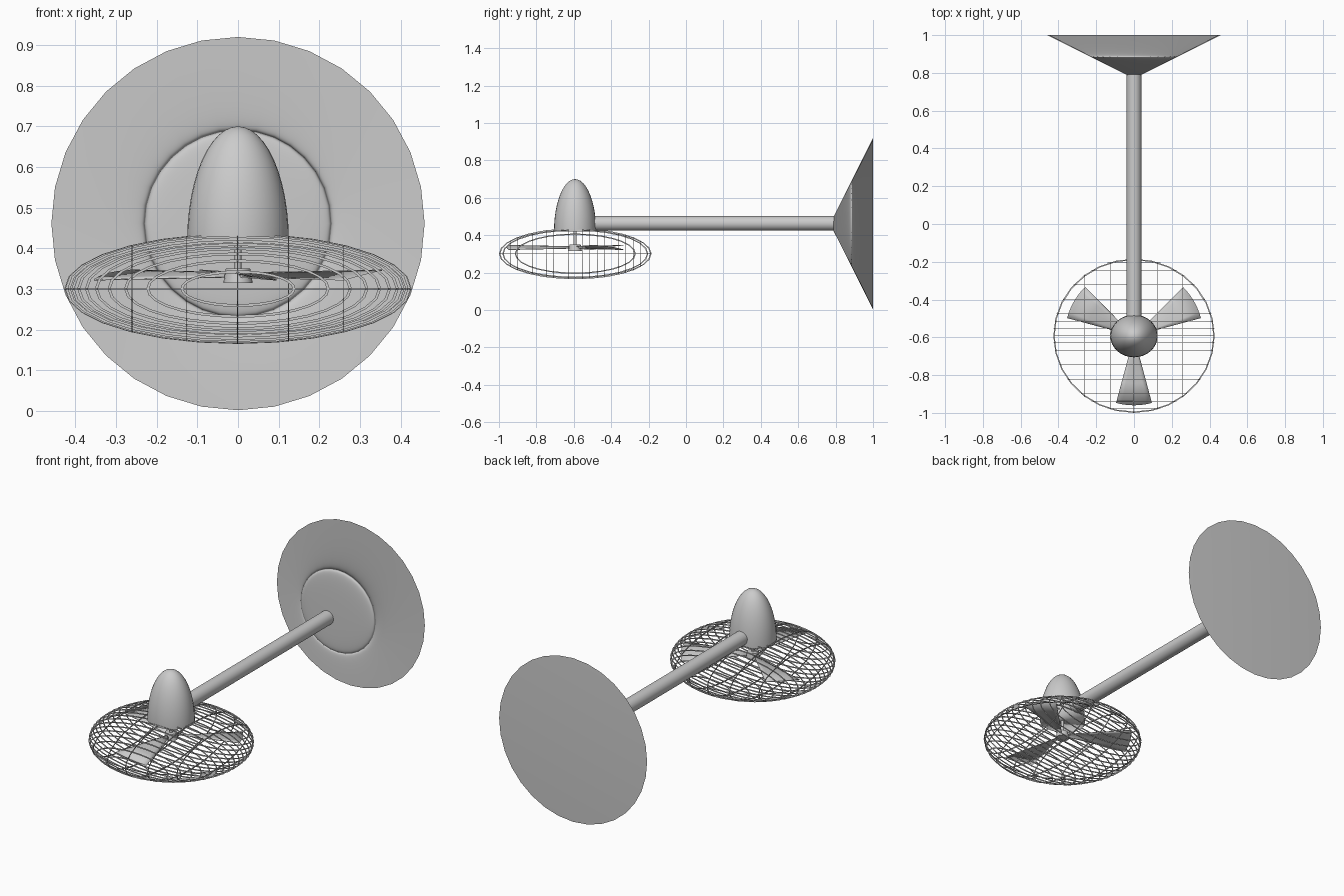
import bpy, bmesh, math
from math import sin, cos, pi, radians, sqrt

if "Cube" in bpy.data.objects:
    bpy.data.objects.remove(bpy.data.objects["Cube"])

FAN_Y = -0.593


def finish(name, bm, smooth=True, recalc=True):
    if recalc:
        bmesh.ops.recalc_face_normals(bm, faces=bm.faces)
    me = bpy.data.meshes.new(name)
    bm.to_mesh(me)
    bm.free()
    for p in me.polygons:
        p.use_smooth = smooth
    ob = bpy.data.objects.new(name, me)
    bpy.context.collection.objects.link(ob)
    return ob


def cone(name, r1, r2, depth, loc, rot=(0, 0, 0), sides=32):
    bm = bmesh.new()
    bmesh.ops.create_cone(bm, cap_ends=True, segments=sides, radius1=r1, radius2=r2, depth=depth)
    ob = finish(name, bm)
    ob.location, ob.rotation_euler = loc, rot
    return ob


def sharp(ob):
    bpy.ops.object.select_all(action="DESELECT")
    ob.select_set(True)
    bpy.context.view_layer.objects.active = ob
    bpy.ops.object.shade_smooth_by_angle(angle=radians(40))


# wall plate cone, tip towards the fan; the big back face dominates the rim shading
plate = cone("wall_plate", 0.459, 0, 0.23, (0, 0.885, 0.461), (pi / 2, 0, 0))
plate.modifiers.new("shading", "WEIGHTED_NORMAL").mode = "FACE_AREA"

# support arm
sharp(cone("support_arm", 0.039, 0.039, 1.38, (0, 0.11, 0.463), (pi / 2, 0, 0)))

# motor housing: half ellipsoid, closed underneath
bm = bmesh.new()
bmesh.ops.create_uvsphere(bm, u_segments=32, v_segments=24, radius=1)
geom = bm.verts[:] + bm.edges[:] + bm.faces[:]
bmesh.ops.bisect_plane(bm, geom=geom, plane_co=(0, 0, -0.001), plane_no=(0, 0, -1), clear_outer=True)
bmesh.ops.holes_fill(bm, edges=[e for e in bm.edges if e.is_boundary])
motor = finish("motor_housing", bm)
motor.scale = (0.125, 0.113, 0.281)
motor.location = (0, FAN_Y, 0.419)

# shaft and hub
sharp(cone("shaft", 0.008, 0.008, 0.1, (0, FAN_Y, 0.38), sides=12))
sharp(cone("hub", 0.036, 0.03, 0.035, (0, FAN_Y, 0.333), sides=16))

# gently pitched wedge blades
for i in range(3):
    bm = bmesh.new()
    rows = []
    for r in (0.02, 0.13, 0.25, 0.367):
        row = []
        for k in range(7):
            t = (k - 3) / 3
            a = radians(15 * t)
            z = -0.012 * t * (0.4 + 0.6 * r / 0.367) + 0.004 * (1 - t * t)
            row.append(bm.verts.new((r * cos(a), r * sin(a), z)))
        rows.append(row)
    for a, b in zip(rows, rows[1:]):
        for k in range(6):
            bm.faces.new((a[k], b[k], b[k + 1], a[k + 1]))
    blade = finish(f"blade_{i + 1}", bm)
    blade.location = (0, FAN_Y, 0.336)
    blade.rotation_euler.z = radians(30 + 120 * i)
    blade.modifiers.new("thickness", "SOLIDIFY").thickness = 0.003

# guard cage: thin flat rings, planar slices of a flattened ellipsoid
AX = (0.427, 0.408, 0.136)
WIDTH = 0.007
cage = bmesh.new()


def ring(axis, offset, sides=28):
    u, v = [i for i in range(3) if i != axis]
    s = sqrt(1 - (offset / AX[axis]) ** 2)
    loops = []
    for inset in (0, WIDTH):
        loop = []
        for i in range(sides):
            t = 2 * pi * i / sides
            co = [0, 0, 0]
            co[axis] = offset
            co[u] = (AX[u] * s - inset) * cos(t)
            co[v] = (AX[v] * s - inset) * sin(t)
            loop.append(cage.verts.new(co))
        loops.append(loop)
    a, b = loops
    for i in range(sides):
        j = (i + 1) % sides
        cage.faces.new((a[i], a[j], b[j], b[i]))


for k in range(-10, 11):
    ring(1, k * 0.0385)
for x in (-0.26, -0.125, 0, 0.125, 0.26):
    ring(0, x)
ring(2, 0)
ob = finish("guard_cage", cage, smooth=False, recalc=False)
ob.modifiers.new("thickness", "SOLIDIFY").thickness = 0.002
ob.location = (0, -0.592, 0.301)
